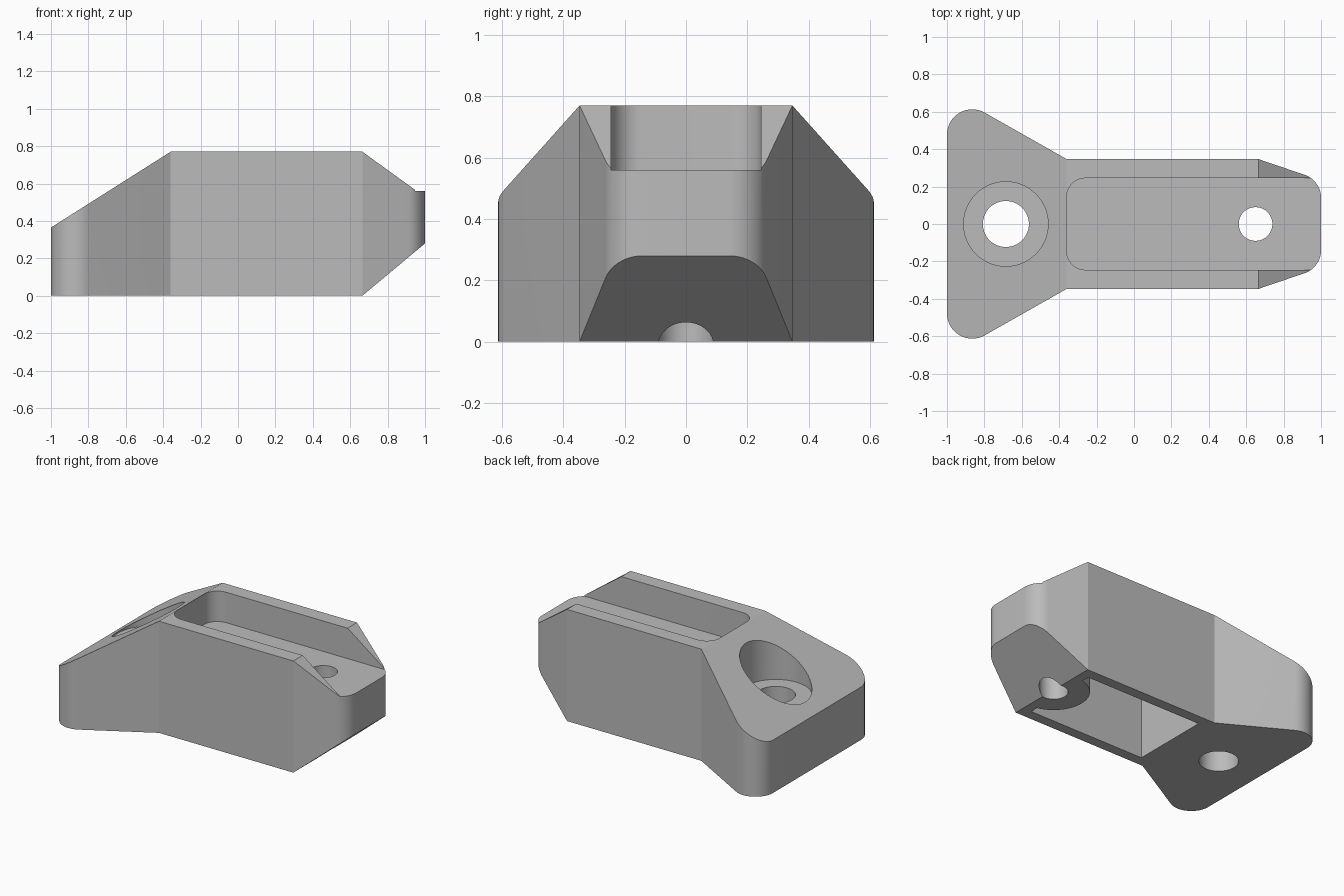
import bpy, bmesh, math

cube = bpy.data.objects.get("Cube")
if cube:
    bpy.data.objects.remove(cube, do_unlink=True)

gray = bpy.data.materials.new("plain_gray")
gray.use_nodes = True
gray.diffuse_color = (0.5, 0.5, 0.5, 1)
gray.node_tree.nodes["Principled BSDF"].inputs["Base Color"].default_value = (0.5, 0.5, 0.5, 1)


def arc(cx, cy, r, start, end, steps=16):
    """Points along a circular arc, angles in degrees."""
    angles = [math.radians(start + (end - start) * i / steps) for i in range(steps + 1)]
    return [(cx + r * math.cos(a), cy + r * math.sin(a)) for a in angles]


def mirrored(half):
    """Close a half outline by reflecting it across the x axis."""
    return half + [(x, -y) for x, y in reversed(half)]


def prism(name, points, low, high, along_y=False):
    """Extrude a closed outline along z, or a side profile along y."""
    bm = bmesh.new()
    place = (lambda p: (p[0], low, p[1])) if along_y else (lambda p: (p[0], p[1], low))
    face = bm.faces.new([bm.verts.new(place(p)) for p in points])
    made = bmesh.ops.extrude_face_region(bm, geom=[face])
    depth = high - low
    bmesh.ops.translate(bm, vec=(0, depth, 0) if along_y else (0, 0, depth),
                        verts=[v for v in made["geom"] if isinstance(v, bmesh.types.BMVert)])
    bmesh.ops.recalc_face_normals(bm, faces=bm.faces)
    mesh = bpy.data.meshes.new(name)
    bm.to_mesh(mesh)
    bm.free()
    mesh.materials.append(gray)
    obj = bpy.data.objects.new(name, mesh)
    bpy.context.collection.objects.link(obj)
    return obj


def cut(target, tool, operation="DIFFERENCE"):
    """Apply a boolean and discard the tool."""
    mod = target.modifiers.new("cut", "BOOLEAN")
    mod.operation, mod.solver, mod.object = operation, "EXACT", tool
    bpy.context.view_layer.objects.active = target
    bpy.ops.object.modifier_apply(modifier=mod.name)
    bpy.data.objects.remove(tool, do_unlink=True)


def hole(name, x, r, low, high):
    return prism(name, arc(x, 0, r, 0, 360, 64)[:-1], low, high)


# Body: flared plan outline trimmed by the side profile
plan = (arc(-0.865, 0.478, 0.135, 180, 60) + [(-0.36, 0.347), (0.665, 0.347)]
        + arc(0.87, 0.14, 0.13, 72, 0))
body = prism("bracket_body", mirrored(plan), -0.1, 1)
profile = [(-1.2, 0), (0.665, 0), (1.2, 0.447), (1.2, 0.56), (0.955, 0.56),
           (0.665, 0.77), (-0.36, 0.77), (-1.2, 0.238)]
cut(body, prism("side_profile", profile, -1, 1, along_y=True), "INTERSECT")

# Open channel in the top
channel = [(1.2, 0.245)] + arc(-0.26, 0.145, 0.1, 90, 180)
cut(body, prism("top_channel", mirrored(channel), 0.56, 1))

# Hollow underside, leaving a round boss at the narrow end
boss_r = 0.225
boss_angle = math.degrees(math.acos(-0.05 / boss_r))
hollow = [(-0.29, 0.275), (0.6, 0.275)] + arc(0.65, 0, boss_r, boss_angle, 360 - boss_angle, 32)
hollow += [(0.6, -0.275), (-0.29, -0.275)]
cut(body, prism("underside_hollow", hollow, -0.1, 0.48))

# Screw holes and the counterbore at the wide end
cut(body, hole("narrow_end_hole", 0.65, 0.09, -0.2, 1))
cut(body, hole("wide_end_hole", -0.685, 0.123, -0.2, 1))
cut(body, hole("counterbore", -0.685, 0.226, 0.41, 1))

# Smooth only the rounded walls
bpy.ops.object.select_all(action="DESELECT")
body.select_set(True)
bpy.context.view_layer.objects.active = body
bpy.ops.object.shade_smooth_by_angle(angle=math.radians(15))
